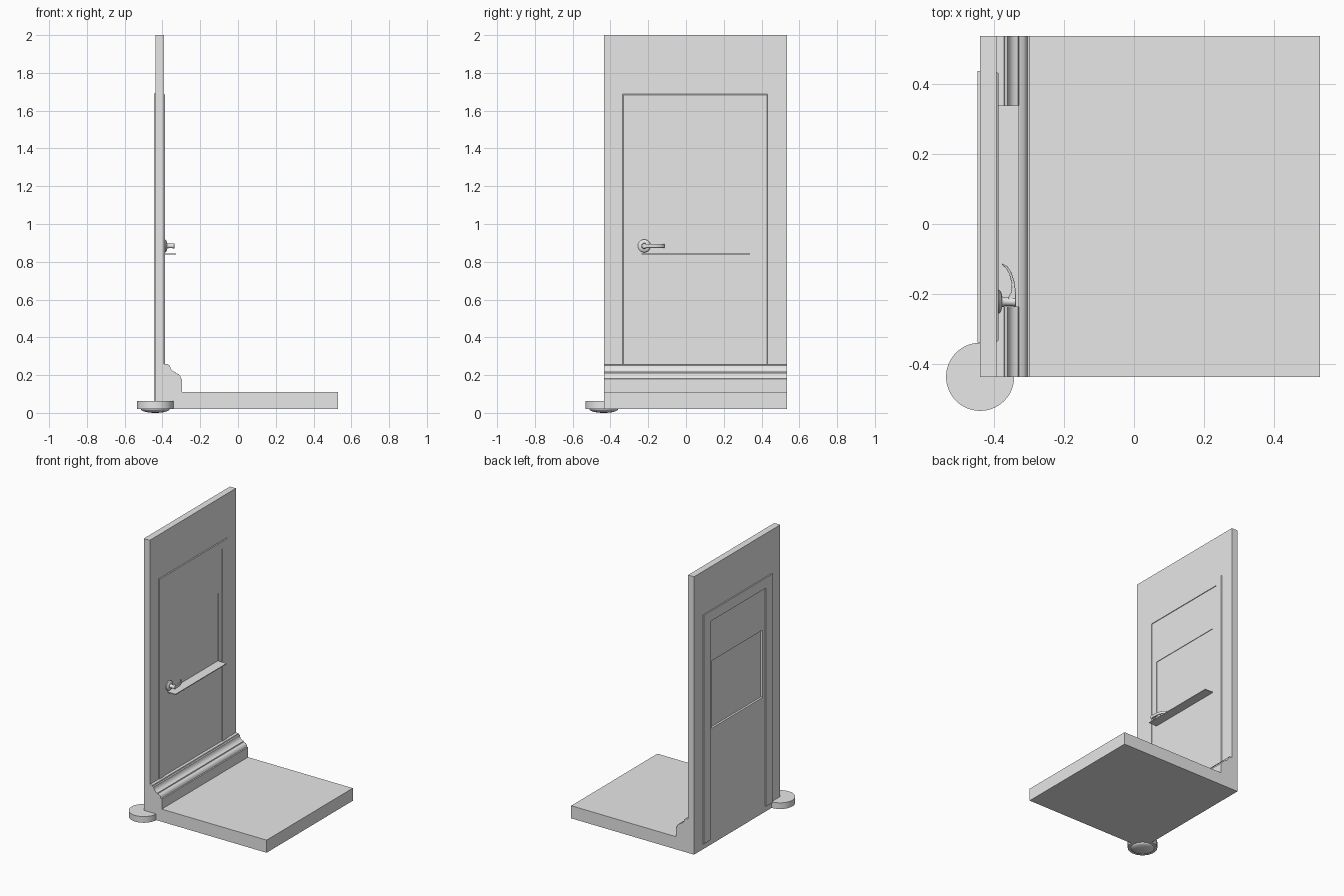
import bpy, bmesh, math
from mathutils import Matrix, Vector

cube = bpy.data.objects.get("Cube")
if cube:
    bpy.data.objects.remove(cube, do_unlink=True)

grey = bpy.data.materials.new("plain_grey")
grey.use_nodes = True
grey.diffuse_color = (0.8, 0.8, 0.8, 1)
grey.node_tree.nodes["Principled BSDF"].inputs["Base Color"].default_value = (0.8, 0.8, 0.8, 1)

FRONT, BACK = -0.435, 0.535        # shared depth of wall, floor and skirting
WALL_OUT, WALL_IN = -0.438, -0.391  # wall faces
DOOR_Y0, DOOR_Y1, DOOR_TOP = -0.338, 0.435, 1.69


def finish(name, bm, smooth=False):
    bmesh.ops.recalc_face_normals(bm, faces=bm.faces[:])
    mesh = bpy.data.meshes.new(name)
    bm.to_mesh(mesh)
    bm.free()
    mesh.materials.append(grey)
    obj = bpy.data.objects.new(name, mesh)
    bpy.context.collection.objects.link(obj)
    if smooth:
        bpy.ops.object.select_all(action='DESELECT')
        obj.select_set(True)
        bpy.context.view_layer.objects.active = obj
        bpy.ops.object.shade_smooth_by_angle(angle=math.radians(35))
    return obj


def box(name, low, high):
    low, high = Vector(low), Vector(high)
    bm = bmesh.new()
    bmesh.ops.create_cube(bm, size=1)
    for v in bm.verts:
        v.co = (low + high) / 2 + Vector(a * b for a, b in zip(v.co, high - low))
    return finish(name, bm)


def loft(name, ring_a, ring_b, smooth=False):
    """Solid between two matching outlines."""
    bm = bmesh.new()
    a = [bm.verts.new(p) for p in ring_a]
    b = [bm.verts.new(p) for p in ring_b]
    bm.faces.new(a)
    bm.faces.new(b)
    for i in range(len(a)):
        j = (i + 1) % len(a)
        bm.faces.new((a[i], a[j], b[j], b[i]))
    return finish(name, bm, smooth)


def lathe(name, profile, matrix, steps=64):
    """Spin (radius, height) points around local z."""
    bm = bmesh.new()
    verts = [bm.verts.new((r, 0, h)) for r, h in profile]
    edges = [bm.edges.new(pair) for pair in zip(verts, verts[1:])]
    bmesh.ops.spin(bm, geom=verts + edges, cent=(0, 0, 0), axis=(0, 0, 1),
                   angle=math.tau, steps=steps)
    bmesh.ops.remove_doubles(bm, verts=bm.verts[:], dist=1e-5)
    bm.transform(matrix)
    return finish(name, bm, True)


def door_trim(name, x_base, x_top, width, bottom, chamfer):
    """Three-sided door surround standing proud of one wall face."""
    def outline(x, c):
        outer = [(DOOR_Y0 + c, bottom), (DOOR_Y0 + c, DOOR_TOP - c),
                 (DOOR_Y1 - c, DOOR_TOP - c), (DOOR_Y1 - c, bottom)]
        inner = [(DOOR_Y1 - width, bottom), (DOOR_Y1 - width, DOOR_TOP - width),
                 (DOOR_Y0 + width, DOOR_TOP - width), (DOOR_Y0 + width, bottom)]
        return [(x, y, z) for y, z in outer + inner]
    return loft(name, outline(x_base, 0), outline(x_top, chamfer))


# Wall with a shallow hatch recess on each face
wall = box("wall", (WALL_OUT, FRONT, 0.02), (WALL_IN, BACK, 2.0))
for side, x0, x1 in (("outer", -0.46, -0.423), ("inner", -0.395, -0.37)):
    cutter = box(side + "_hatch_cutter", (x0, -0.237, 0.845), (x1, 0.337, 1.325))
    cutter.hide_render = True
    cutter.hide_viewport = True
    cut = wall.modifiers.new(side + "_hatch", 'BOOLEAN')
    cut.operation = 'DIFFERENCE'
    cut.solver = 'EXACT'
    cut.object = cutter

door_trim("inner_door_trim", WALL_IN - 0.003, -0.386, 0.058, 0.2, 0.006)
door_trim("outer_door_trim", WALL_OUT + 0.003, -0.446, 0.073, 0.06, 0.0)

# Floor slab
box("floor", (WALL_IN, FRONT, 0.02), (0.53, BACK, 0.11))

# Moulded skirting along the foot of the wall
skirting = [(WALL_IN, 0.11), (-0.296, 0.11), (-0.296, 0.18), (-0.303, 0.182),
            (-0.306, 0.196), (-0.314, 0.205), (-0.328, 0.21), (-0.33, 0.216),
            (-0.342, 0.219), (-0.352, 0.227), (-0.358, 0.238), (-0.36, 0.25),
            (-0.368, 0.253), (-0.37, 0.26), (WALL_IN, 0.26)]
loft("skirting", [(x, FRONT, z) for x, z in skirting],
     [(x, BACK, z) for x, z in skirting], True)

# Fold-out shelf at the foot of the hatch
box("hatch_shelf", (-0.395, -0.236, 0.839), (-0.327, 0.338, 0.845))

# Door handle: rose, neck and curved lever
HANDLE_Y, HANDLE_Z = -0.221, 0.884
along_x = Matrix.Translation((0, HANDLE_Y, HANDLE_Z)) @ Matrix.Rotation(math.pi / 2, 4, 'Y')
lathe("handle_rose", [(0, -0.395), (0.034, -0.395), (0.034, -0.384), (0.029, -0.379),
                      (0.02, -0.376), (0, -0.376)], along_x, 40)
lathe("handle_neck", [(0, -0.38), (0.017, -0.38), (0.012, -0.368), (0.012, -0.35),
                      (0.014, -0.338), (0.012, -0.336), (0, -0.336)], along_x, 32)

outer_edge = [(-0.336, -0.225), (-0.336, -0.2), (-0.34, -0.165), (-0.349, -0.138),
              (-0.361, -0.12), (-0.376, -0.112)]
inner_edge = [(-0.376, -0.117), (-0.365, -0.125), (-0.355, -0.143), (-0.348, -0.17),
              (-0.35, -0.195), (-0.358, -0.208), (-0.358, -0.225)]
lever = loft("handle_lever",
             [(x, y, HANDLE_Z - 0.01) for x, y in outer_edge + inner_edge],
             [(x, y, HANDLE_Z + 0.01) for x, y in outer_edge + inner_edge], True)
soften = lever.modifiers.new("rounded_edges", 'BEVEL')
soften.width = 0.002
soften.segments = 2

# Round foot at the corner, with a shallow domed underside
dome = [(0.076 * math.sin(t), 0.02 - 0.02 * math.cos(t))
        for t in (i * math.pi / 16 for i in range(9))]
lathe("corner_foot", dome + [(0.097, 0.02), (0.097, 0.064), (0, 0.064)],
      Matrix.Translation((-0.438, FRONT, 0)))
